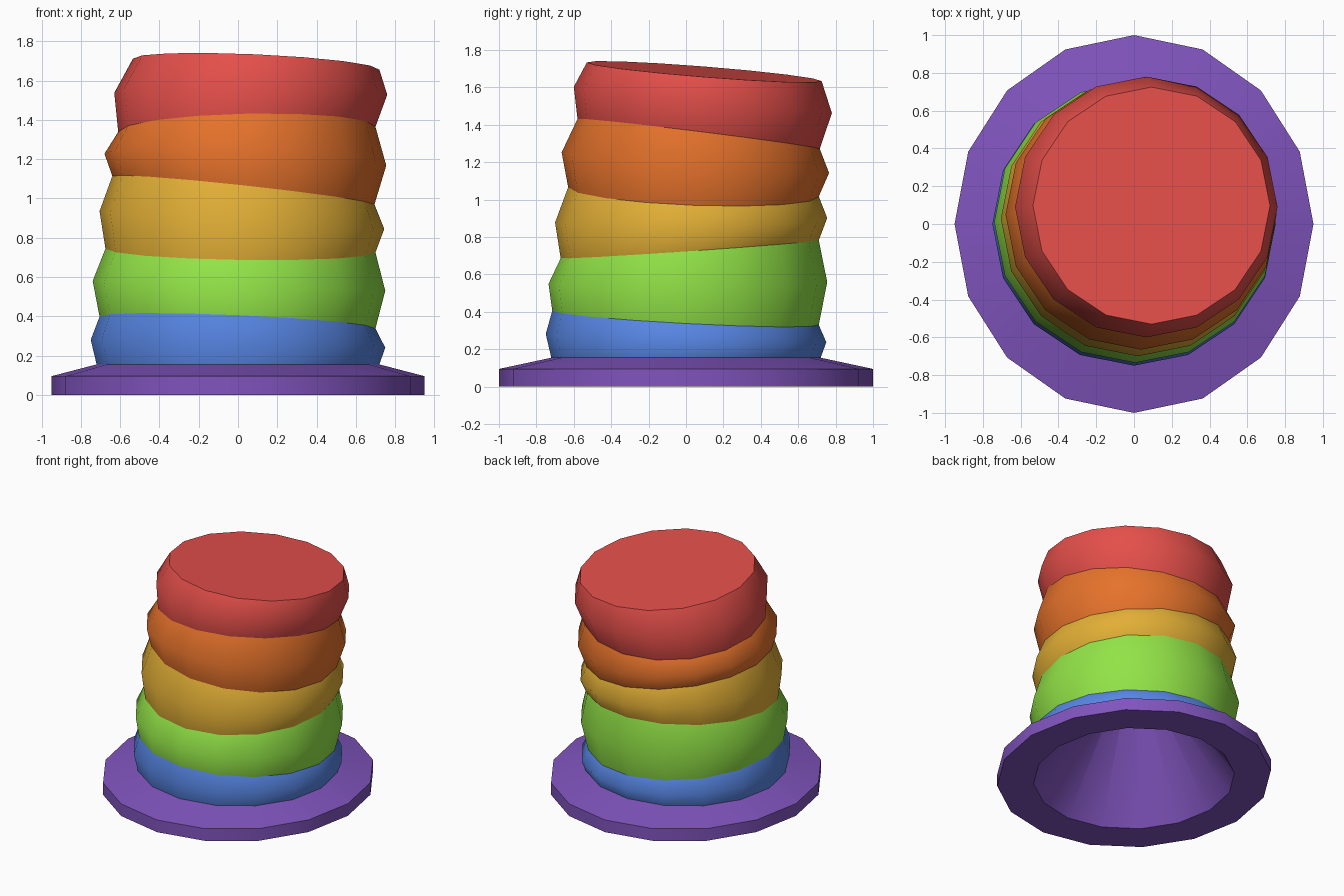
import bpy
import bmesh
import math

SIDES = 16

default_cube = bpy.data.objects.get("Cube")
if default_cube:
    bpy.data.objects.remove(default_cube, do_unlink=True)


def to_linear(value):
    c = value / 255
    return c / 12.92 if c <= 0.04045 else ((c + 0.055) / 1.055) ** 2.4


def make_material(name, red, green, blue):
    colour = (to_linear(red), to_linear(green), to_linear(blue), 1)
    material = bpy.data.materials.new(name)
    material.use_nodes = True
    material.diffuse_color = colour
    shader = material.node_tree.nodes["Principled BSDF"]
    shader.inputs["Base Color"].default_value = colour
    shader.inputs["Roughness"].default_value = 0.8
    return material


def tilted_ring(left, right, front, back, height, tilt_x=0, tilt_y=0):
    """Ellipse between four extents, raised by the tilts towards right and back."""
    points = []
    for i in range(SIDES):
        angle = math.tau * i / SIDES
        c, s = math.cos(angle), math.sin(angle)
        points.append(((left + right) / 2 + (right - left) / 2 * c,
                       (front + back) / 2 + (back - front) / 2 * s,
                       height + tilt_x * c + tilt_y * s))
    return points


def level_ring(radius_x, radius_y, height):
    return tilted_ring(-radius_x, radius_x, -radius_y, radius_y, height)


def loft(name, rings, material, cap_end=False):
    """Skin a list of rings, with an optional flat cap on the last one."""
    bm = bmesh.new()
    loops = [[bm.verts.new(p) for p in ring] for ring in rings]
    for lower, upper in zip(loops, loops[1:]):
        for i in range(SIDES):
            j = (i + 1) % SIDES
            bm.faces.new((lower[i], lower[j], upper[j], upper[i]))
    if cap_end:
        bm.faces.new(loops[-1])
    mesh = bpy.data.meshes.new(name)
    bm.to_mesh(mesh)
    bm.free()
    mesh.materials.append(material)
    obj = bpy.data.objects.new(name, mesh)
    bpy.context.collection.objects.link(obj)
    bpy.ops.object.select_all(action="DESELECT")
    obj.select_set(True)
    bpy.context.view_layer.objects.active = obj
    bpy.ops.object.shade_smooth_by_angle(angle=math.radians(55))
    return obj


purple = make_material("purple", 128, 84, 189)
band_materials = [
    ("blue", make_material("blue", 87, 134, 228)),
    ("green", make_material("green", 146, 227, 71)),
    ("yellow", make_material("yellow", 226, 175, 54)),
    ("orange", make_material("orange", 229, 114, 43)),
    ("red", make_material("red", 228, 79, 74)),
]

# Brim: underside, rim and sloping top up to the crown seam
loft("brim", [level_ring(*p) for p in (
    (0.70, 0.73, 0), (0.95, 1.0, 0), (0.95, 1.0, 0.095), (0.72, 0.72, 0.155),
)], purple)

# Conical hollow under the brim, facing inwards
loft("hollow_lining", [level_ring(0.70, 0.73, 0), level_ring(0.02, 0.02, 1.0)],
     purple, cap_end=True).data.flip_normals()

# Crown rings alternate between seams and bulges, leaning as they rise
crown_rings = [tilted_ring(*values) for values in (
    (-0.72, 0.72, -0.72, 0.72, 0.155),
    (-0.75, 0.75, -0.75, 0.75, 0.26, -0.02, -0.022),
    (-0.705, 0.70, -0.715, 0.71, 0.368, -0.03, -0.038),
    (-0.74, 0.75, -0.735, 0.755, 0.555, -0.025, 0.005),
    (-0.675, 0.70, -0.67, 0.71, 0.735, -0.01, 0.048),
    (-0.705, 0.745, -0.70, 0.755, 0.89, -0.045, 0.012),
    (-0.64, 0.695, -0.63, 0.71, 1.042, -0.072, -0.025),
    (-0.68, 0.755, -0.665, 0.765, 1.198, -0.03, -0.055),
    (-0.61, 0.70, -0.58, 0.715, 1.352, 0.013, -0.08),
    (-0.63, 0.76, -0.60, 0.78, 1.533, -0.005, -0.07),
    (-0.535, 0.72, -0.53, 0.725, 1.684, -0.028, -0.05),
)]

# Five coloured crown bands, the last one closed by the flat top
for index, (colour_name, material) in enumerate(band_materials):
    start = 2 * index
    loft(colour_name + "_band", crown_rings[start:start + 3], material,
         cap_end=index == len(band_materials) - 1)
